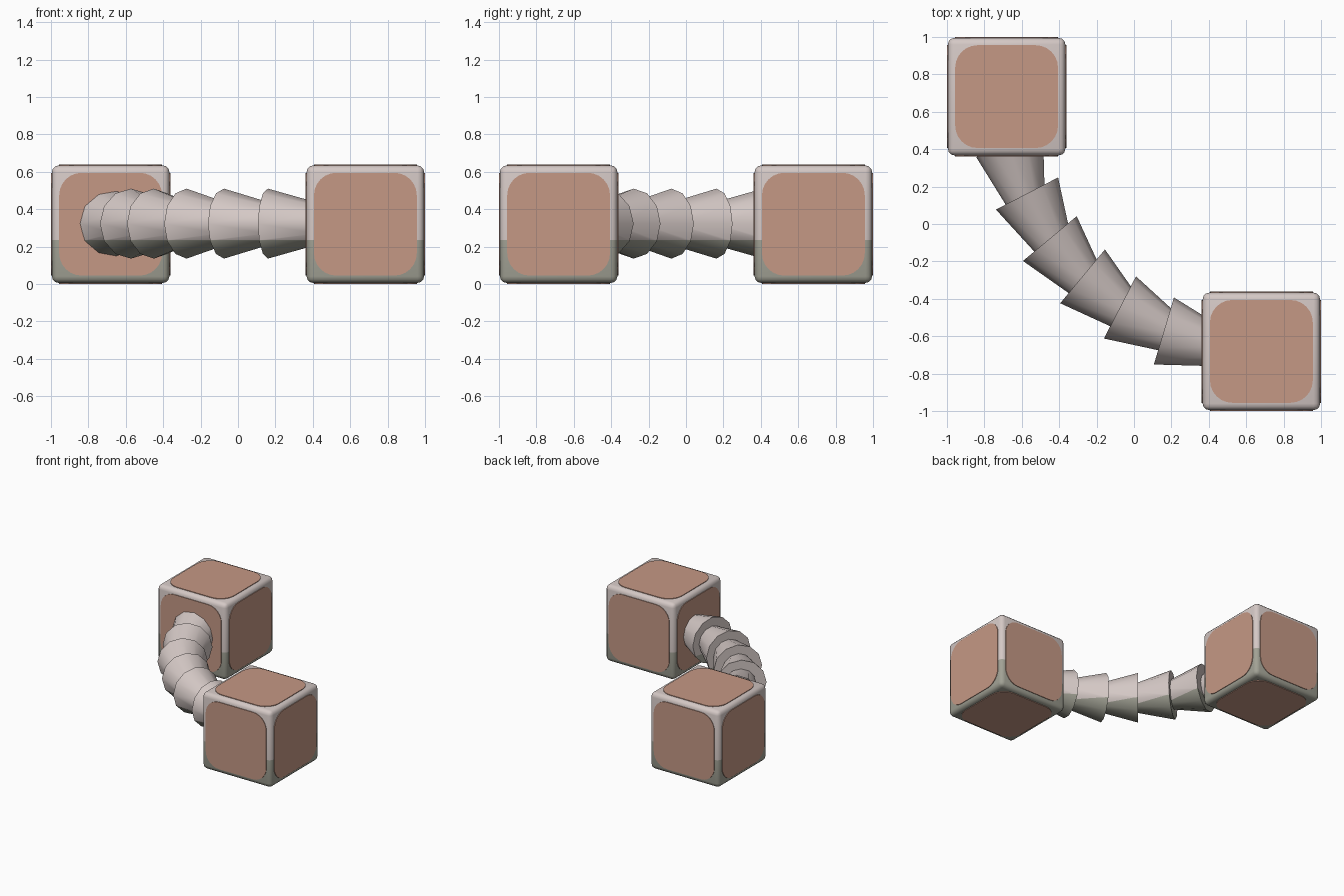
import bpy, bmesh, math
from mathutils import Matrix, Vector

if "Cube" in bpy.data.objects:
    bpy.data.objects.remove(bpy.data.objects["Cube"])


def material(name, rgb):
    m = bpy.data.materials.new(name)
    m.diffuse_color = (*rgb, 1)
    m.use_nodes = True
    m.node_tree.nodes["Principled BSDF"].inputs["Base Color"].default_value = m.diffuse_color
    return m


PALE = material("pale_pink_grey", (0.66, 0.58, 0.56))
OLIVE = material("olive_grey", (0.36, 0.36, 0.30))
BROWN = material("dusty_clay", (0.56, 0.315, 0.235))

MID_Z = 0.32      # height of cube and hose centres
SPLIT_Z = 0.235   # below this the shell is olive grey
HALF = 0.314      # half size of the cube frame


def finish(name, bm, mats, split=False, angle=40):
    # cut the shell at the colour line and colour the lower part
    if split:
        bmesh.ops.bisect_plane(bm, geom=bm.verts[:] + bm.edges[:] + bm.faces[:],
                               plane_co=(0, 0, SPLIT_Z), plane_no=(0, 0, 1))
        for f in bm.faces:
            f.material_index = int(f.calc_center_median().z < SPLIT_Z)
    bmesh.ops.recalc_face_normals(bm, faces=bm.faces[:])
    me = bpy.data.meshes.new(name)
    bm.to_mesh(me)
    bm.free()
    for m in mats:
        me.materials.append(m)
    ob = bpy.data.objects.new(name, me)
    bpy.context.collection.objects.link(ob)
    bpy.ops.object.select_all(action='DESELECT')
    ob.select_set(True)
    bpy.context.view_layer.objects.active = ob
    bpy.ops.object.shade_smooth_by_angle(angle=math.radians(angle))
    return ob


def cube_frame(name, centre):
    bm = bmesh.new()
    bmesh.ops.create_cube(bm, size=2 * HALF, matrix=Matrix.Translation(centre))
    bmesh.ops.bevel(bm, geom=bm.edges[:], offset=0.035, segments=3,
                    profile=0.5, affect='EDGES')
    finish(name, bm, [PALE, OLIVE], split=True)


def panels(name, centre):
    # six rounded square plates standing slightly proud of the frame
    bm = bmesh.new()
    half, rad, steps = 0.275, 0.12, 6
    outline = []
    for q in range(4):
        a0 = q * math.pi / 2
        cx = (half - rad) * (1 if q in (0, 3) else -1)
        cy = (half - rad) * (1 if q in (0, 1) else -1)
        for s in range(steps + 1):
            a = a0 + s / steps * math.pi / 2
            outline.append((cx + rad * math.cos(a), cy + rad * math.sin(a)))
    for d in ((1, 0, 0), (-1, 0, 0), (0, 1, 0), (0, -1, 0), (0, 0, 1), (0, 0, -1)):
        mat = Matrix.Translation(centre) @ Vector(d).to_track_quat('Z', 'Y').to_matrix().to_4x4()
        low = [bm.verts.new(mat @ Vector((x, y, HALF - 0.004))) for x, y in outline]
        top = [bm.verts.new(mat @ Vector((x, y, HALF + 0.005))) for x, y in outline]
        bm.faces.new(top)
        bm.faces.new(low[::-1])
        n = len(low)
        for i in range(n):
            j = (i + 1) % n
            bm.faces.new((low[i], low[j], top[j], top[i]))
    finish(name, bm, [BROWN])


# two framed cubes at opposite corners
for tag, s in (("back_left", -1), ("front_right", 1)):
    c = Vector((0.681 * s, -0.681 * s, MID_Z))
    cube_frame(tag + "_cube_frame", c)
    panels(tag + "_cube_panels", c)

# curved hose of overlapping flared segments: wide rim centre and heading
segments = [(0.16, -0.572, -16.7), (-0.075, -0.446, -27.3), (-0.275, -0.28, -39.8),
            (-0.45, -0.078, -50.2), (-0.572, 0.163, -62.7), (-0.665, 0.412, -73.3)]
LENGTH = 0.30
for i, (x, y, deg) in enumerate(segments):
    bm = bmesh.new()
    mat = (Matrix.Translation((x, y, MID_Z + 0.003))
           @ Matrix.Rotation(math.radians(deg), 4, 'Z')
           @ Matrix.Rotation(math.pi / 2, 4, 'Y')
           @ Matrix.Translation((0, 0, LENGTH / 2)))
    bmesh.ops.create_cone(bm, cap_ends=True, segments=12, radius1=0.187,
                          radius2=0.106, depth=LENGTH, matrix=mat)
    finish(f"hose_segment_{i + 1}", bm, [PALE, OLIVE], split=True)
